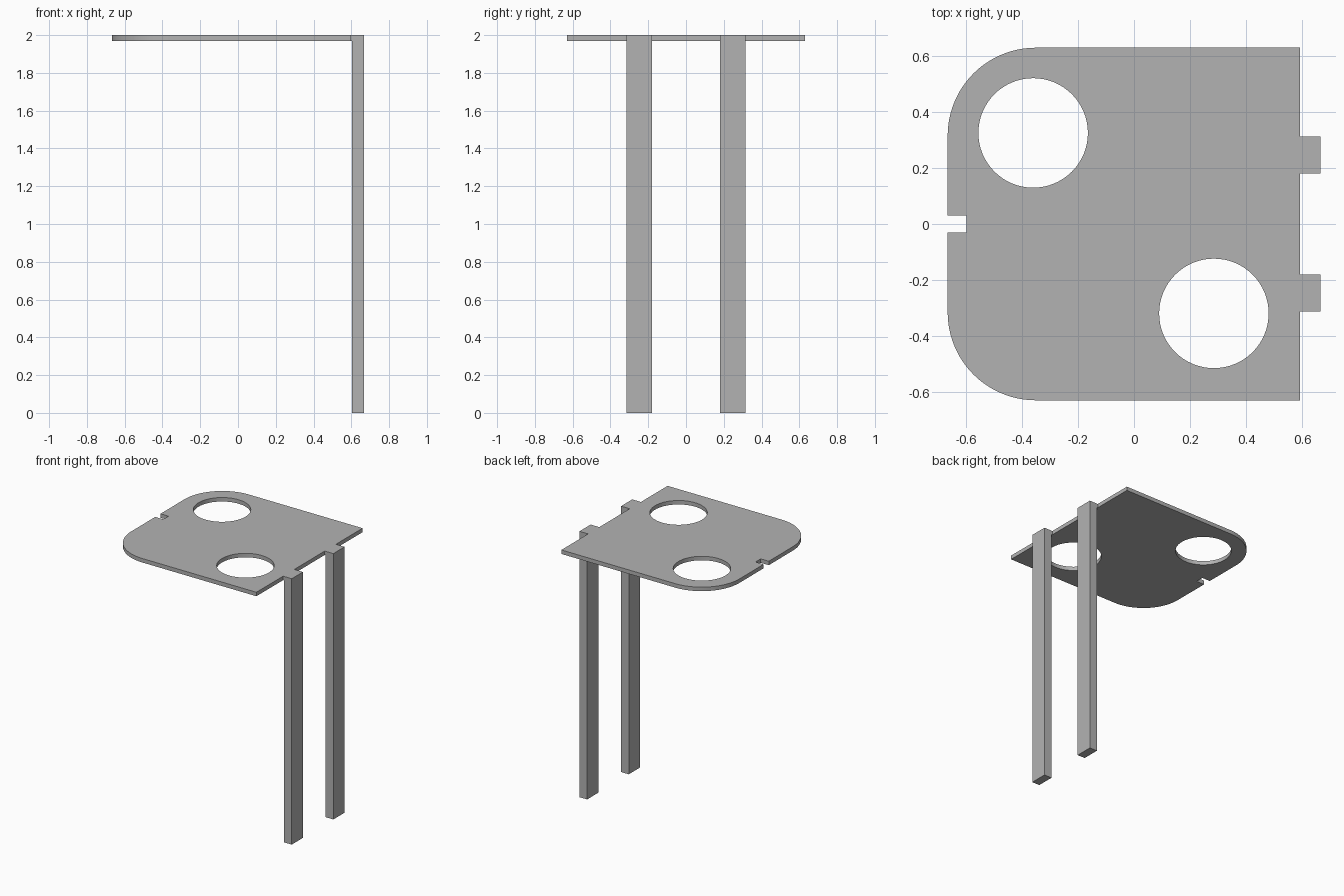
import bpy, bmesh
from math import sin, cos, pi, radians

if "Cube" in bpy.data.objects:
    bpy.data.objects.remove(bpy.data.objects["Cube"], do_unlink=True)

TOP, THICK = 2.0, 0.03
LEFT, EDGE, RIGHT = -0.667, 0.595, 0.667
HALF_Y, RADIUS = 0.631, 0.315
LEG_IN, LEG_OUT, LEG_X = 0.181, 0.314, 0.603

grey = bpy.data.materials.new("grey")
grey.use_nodes = True
colour = (0.45, 0.45, 0.45, 1)
grey.diffuse_color = colour
grey.node_tree.nodes["Principled BSDF"].inputs["Base Color"].default_value = colour


def arc(cx, cy, r, start, end, steps):
    angles = [start + (end - start) * i / steps for i in range(steps + 1)]
    return [(cx + r * cos(a), cy + r * sin(a)) for a in angles]


def add_object(name, mesh):
    obj = bpy.data.objects.new(name, mesh)
    bpy.context.collection.objects.link(obj)
    mesh.materials.clear()
    mesh.materials.append(grey)
    return obj


def flat_plate(name, loops, z, thickness):
    """Fill the outline, leaving the inner loops open, and give it thickness."""
    curve = bpy.data.curves.new(name, "CURVE")
    curve.dimensions, curve.fill_mode = "2D", "BOTH"
    curve.extrude = thickness / 2
    for loop in loops:
        spline = curve.splines.new("POLY")
        spline.points.add(len(loop) - 1)
        for point, (x, y) in zip(spline.points, loop):
            point.co = (x, y, 0, 1)
        spline.use_cyclic_u = True
    helper = bpy.data.objects.new(name + "_outline", curve)
    bpy.context.collection.objects.link(helper)
    bpy.context.view_layer.update()
    deps = bpy.context.evaluated_depsgraph_get()
    mesh = bpy.data.meshes.new_from_object(helper.evaluated_get(deps))
    bpy.data.objects.remove(helper, do_unlink=True)
    bm = bmesh.new()
    bm.from_mesh(mesh)
    bmesh.ops.remove_doubles(bm, verts=bm.verts, dist=0.0001)
    bmesh.ops.recalc_face_normals(bm, faces=bm.faces)
    bmesh.ops.translate(bm, verts=bm.verts, vec=(0, 0, z))
    bm.to_mesh(mesh)
    bm.free()
    return add_object(name, mesh)


def box(name, low, high):
    bm = bmesh.new()
    bmesh.ops.create_cube(bm, size=1)
    for v in bm.verts:
        v.co = [(a + b) / 2 + c * (b - a) for a, b, c in zip(low, high, v.co)]
    mesh = bpy.data.meshes.new(name)
    bm.to_mesh(mesh)
    bm.free()
    return add_object(name, mesh)


# Table top: half outline from the notch to the tab, mirrored to the other half
half = [(-0.6, 0.031), (LEFT, 0.031)]
half += arc(LEFT + RADIUS, HALF_Y - RADIUS, RADIUS, pi, pi / 2, 24)
half += [(EDGE, HALF_Y), (EDGE, LEG_OUT), (RIGHT, LEG_OUT),
         (RIGHT, LEG_IN), (EDGE, LEG_IN)]
outline = half + [(x, -y) for x, y in reversed(half)]

# Two round openings, diagonally opposite
holes = [arc(x, y, 0.196, 0, 2 * pi, 64)[:-1]
         for x, y in ((-0.361, 0.326), (0.286, -0.32))]
top = flat_plate("table_top", [outline] + holes, TOP - THICK / 2, THICK)

# Legs under the tabs
for name, y0, y1 in (("back_leg", LEG_IN, LEG_OUT), ("front_leg", -LEG_OUT, -LEG_IN)):
    box(name, (LEG_X, y0, 0), (RIGHT, y1, TOP - THICK))

# Smooth the round edges only
bpy.ops.object.select_all(action="DESELECT")
top.select_set(True)
bpy.context.view_layer.objects.active = top
bpy.ops.object.shade_smooth_by_angle(angle=radians(30))
